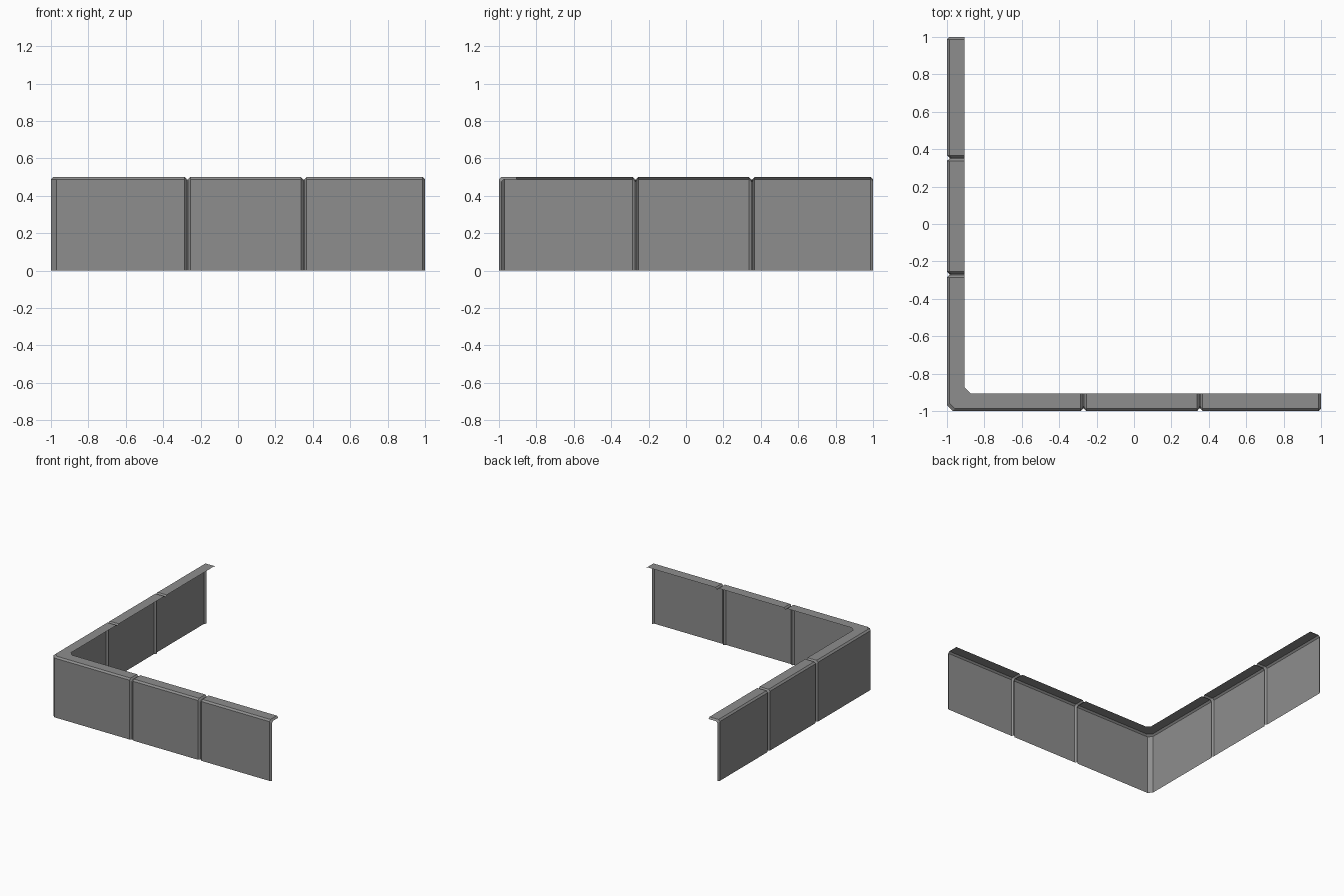
import bpy
import bmesh

cube = bpy.data.objects.get("Cube")
if cube:
    bpy.data.objects.remove(cube, do_unlink=True)

HEIGHT = 0.5
DEPTH = 0.095      # width of the top ledge
BEVEL = 0.013      # edge bevel and groove depth
CORNER = 0.03      # cut across the outer corner
GROOVES = (-0.27, 0.352)

# Grey concrete
grey = bpy.data.materials.new("concrete grey")
colour = (0.27, 0.27, 0.27, 1)
grey.diffuse_color = colour
grey.use_nodes = True
grey.node_tree.nodes["Principled BSDF"].inputs["Base Color"].default_value = colour


def section(dip):
    """Profile of wall face, top bevel and ledge as (depth, height), sunk by dip."""
    top = HEIGHT - dip
    return [(dip, 0), (dip, top - BEVEL), (dip + BEVEL, top), (DEPTH, top)]


# Stations along the front wall: position, sink, sideways lean (mitre)
stations = [(-1 + CORNER, 0, 1)]
for g in GROOVES:
    stations += [(g - 0.015, 0, 0), (g - 0.003, BEVEL, 0),
                 (g + 0.003, BEVEL, 0), (g + 0.015, 0, 0)]
stations += [(1 - BEVEL, 0, 0), (1, BEVEL, 0)]

# Front wall rings, and the left wall as their diagonal mirror
front = [[(s + lean * d, -1 + d, z) for d, z in section(dip)]
         for s, dip, lean in stations]
side = [[(y, x, z) for x, y, z in ring] for ring in reversed(front)]

# Skin the rings into one open shell
bm = bmesh.new()
rings = [[bm.verts.new(p) for p in ring] for ring in side + front]
for a, b in zip(rings, rings[1:]):
    for j in range(len(a) - 1):
        bm.faces.new((a[j], b[j], b[j + 1], a[j + 1]))

mesh = bpy.data.meshes.new("corner_wall_panels")
bm.to_mesh(mesh)
bm.free()
mesh.materials.append(grey)
wall = bpy.data.objects.new("corner_wall_panels", mesh)
bpy.context.collection.objects.link(wall)
